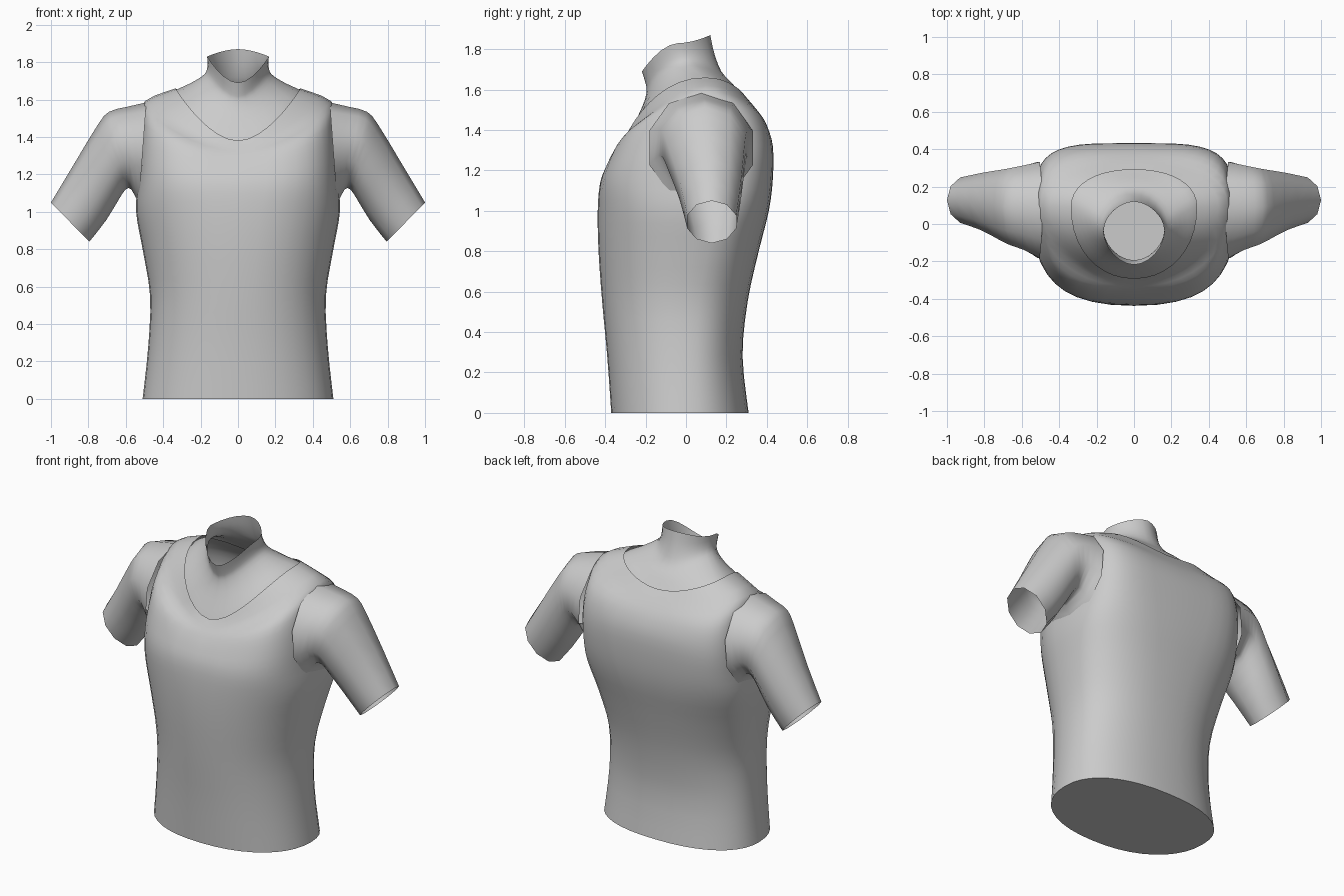
import bpy
import bmesh
import math

if "Cube" in bpy.data.objects:
    bpy.data.objects.remove(bpy.data.objects["Cube"], do_unlink=True)

gray = bpy.data.materials.new("light_gray")
gray.use_nodes = True
COLOR = (0.6, 0.6, 0.6, 1)
gray.diffuse_color = COLOR
gray.node_tree.nodes["Principled BSDF"].inputs["Base Color"].default_value = COLOR


def spline(rows, steps):
    """Pass a smooth curve through rows of section parameters."""
    out = []
    last = len(rows) - 1
    for i in range(last):
        group = (rows[max(i - 1, 0)], rows[i], rows[i + 1], rows[min(i + 2, last)])
        for k in range(steps):
            t = k / steps
            out.append([b + t * ((c - a) / 2 + t * (a - 2.5 * b + 2 * c - d / 2
                        + t * (1.5 * (b - c) + (d - a) / 2)))
                        for a, b, c, d in zip(*group)])
    out.append(list(rows[-1]))
    return out


def power(value, exponent):
    return math.copysign(abs(value) ** exponent, value)


def body_ring(section, count):
    """Squared oval whose height changes from front to side to back."""
    w, yc, yf, yb, zf, zs, zb, nf, nb = section
    points = []
    for i in range(count):
        a = math.tau * i / count
        c, s = math.cos(a), math.sin(a)
        front = s < 0
        n, reach, z = (nf, yc - yf, zf) if front else (nb, yb - yc, zb)
        x = power(c, 2 / n)
        y = yc + reach * power(s, 2 / n)
        points.append((w * x, y, z + (zs - z) * abs(x) ** 1.8))
    return points


def arm_ring(section, count, side):
    """Oval between a top point and a bottom point of the arm."""
    xt, zt, xb, zb, y0, y1 = section
    points = []
    for i in range(count):
        a = math.tau * i / count
        u = (1 + math.cos(a)) / 2
        y = (y0 + y1) / 2 + (y1 - y0) / 2 * math.sin(a)
        points.append((side * (xb + (xt - xb) * u), y, zb + (zt - zb) * u))
    return points


def loft(name, rings, cap_start=False):
    bm = bmesh.new()
    loops = [[bm.verts.new(p) for p in ring] for ring in rings]
    n = len(loops[0])
    for low, high in zip(loops, loops[1:]):
        for i in range(n):
            j = (i + 1) % n
            bm.faces.new((low[i], low[j], high[j], high[i]))
    if cap_start:
        bm.faces.new(loops[0][::-1])
    bmesh.ops.recalc_face_normals(bm, faces=bm.faces)
    mesh = bpy.data.meshes.new(name)
    bm.to_mesh(mesh)
    bm.free()
    mesh.materials.append(gray)
    obj = bpy.data.objects.new(name, mesh)
    bpy.context.collection.objects.link(obj)
    bpy.ops.object.select_all(action="DESELECT")
    obj.select_set(True)
    bpy.context.view_layer.objects.active = obj
    bpy.ops.object.shade_smooth_by_angle(angle=math.radians(50))
    return obj


# Vest: half width, side y, front y, back y, front z, side z, back z, front and back squareness
vest = [
    (.51, 0, -.37, .31, 0, 0, 0, 2.2, 2.3),
    (.48, 0, -.39, .28, .28, .28, .28, 2.2, 2.3),
    (.47, 0, -.415, .305, .55, .55, .55, 2.2, 2.4),
    (.51, .03, -.433, .36, .8, .8, .8, 2.3, 2.6),
    (.545, .06, -.437, .41, 1, 1, 1, 2.5, 3),
    (.535, .08, -.425, .43, 1.14, 1.16, 1.16, 2.9, 3.6),
    (.525, .09, -.39, .43, 1.23, 1.32, 1.32, 3, 4),
    (.512, .1, -.355, .4, 1.29, 1.47, 1.42, 2.8, 3.8),
    (.5, .1, -.325, .35, 1.335, 1.59, 1.5, 1.9, 2.2),
    (.335, .09, -.29, .29, 1.38, 1.66, 1.57, 2.1, 2.2),
]
loft("vest", [body_ring(s, 40) for s in spline(vest, 3)], cap_start=True)

# Upper chest and open neck
neck = [
    (.36, .09, -.3, .31, 1.33, 1.63, 1.53, 2.1, 2.2),
    (.325, .09, -.28, .28, 1.38, 1.655, 1.565, 2.1, 2.2),
    (.25, .05, -.215, .23, 1.52, 1.69, 1.63, 2, 2),
    (.18, 0, -.195, .175, 1.59, 1.735, 1.69, 1.9, 1.9),
    (.163, -.03, -.2, .14, 1.63, 1.78, 1.78, 1.8, 1.8),
    (.165, -.04, -.218, .12, 1.69, 1.83, 1.87, 1.8, 1.8),
]
loft("neck", [body_ring(s, 24) for s in spline(neck, 3)])

# Arms: top x and z, bottom x and z, front y and back y
arm = [
    (.49, 1.585, .53, 1.04, -.195, .345),
    (.6, 1.56, .57, 1.12, -.15, .325),
    (.69, 1.535, .6, 1.12, -.125, .31),
    (.75, 1.465, .635, 1.07, -.1, .3),
    (.88, 1.25, .705, .955, -.04, .28),
    (1, 1.05, .795, .84, 0, .255),
]
for name, side in (("left_arm", 1), ("right_arm", -1)):
    loft(name, [arm_ring(s, 10, side) for s in spline(arm, 2)])
